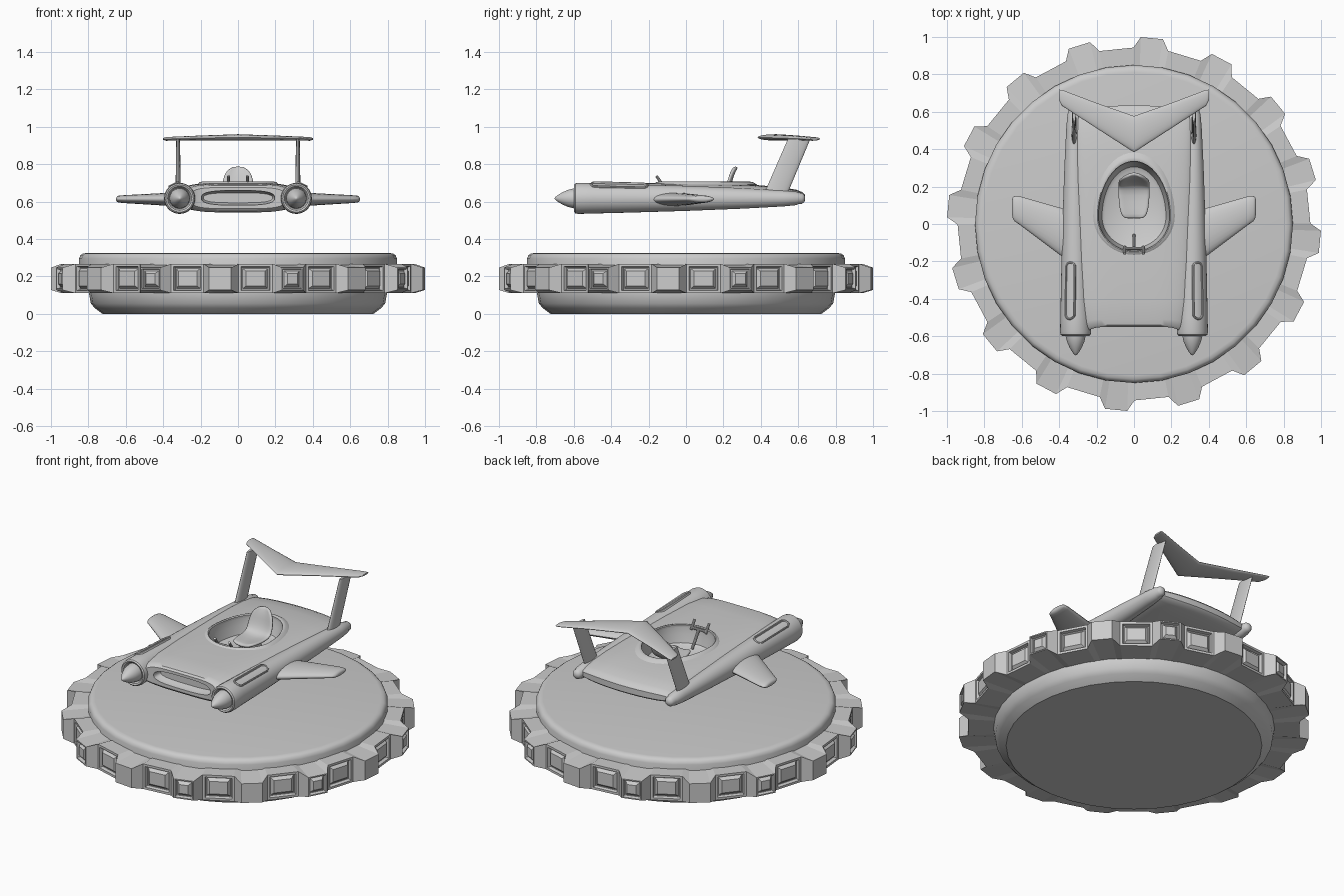
import bpy, bmesh
from math import sin, cos, pi, radians, copysign
from mathutils import Vector

if "Cube" in bpy.data.objects:
    bpy.data.objects.remove(bpy.data.objects["Cube"])


def finish(name, bm, angle=35):
    bmesh.ops.recalc_face_normals(bm, faces=bm.faces)
    me = bpy.data.meshes.new(name)
    bm.to_mesh(me)
    bm.free()
    ob = bpy.data.objects.new(name, me)
    bpy.context.collection.objects.link(ob)
    shade(ob, angle)
    return ob


def shade(ob, angle=35):
    bpy.ops.object.select_all(action='DESELECT')
    bpy.context.view_layer.objects.active = ob
    ob.select_set(True)
    if angle:
        bpy.ops.object.shade_smooth_by_angle(angle=radians(angle))


def loft(name, sections, angle=35):
    """Skin even-sized closed sections; ends are capped by strips between mirrored points."""
    bm = bmesh.new()
    rows = [[bm.verts.new(p) for p in s] for s in sections]
    n = len(rows[0])
    for a, b in zip(rows, rows[1:]):
        for i in range(n):
            j = (i + 1) % n
            bm.faces.new((a[i], a[j], b[j], b[i]))
    for r in (rows[0], rows[-1]):
        for i in range(n // 2):
            vs = list(dict.fromkeys((r[i], r[i + 1], r[n - i - 1], r[(n - i) % n])))
            bm.faces.new(vs)
    return finish(name, bm, angle)


def oval(n, f):
    return [f(cos(2 * pi * i / n), sin(2 * pi * i / n)) for i in range(n)]


def rod(name, a, b, r):
    a, b = Vector(a), Vector(b)
    q = (b - a).to_track_quat('Z', 'Y')
    return loft(name, [oval(10, lambda c, s: p + q @ Vector((r * c, r * s, 0))) for p in (a, b)])


def cut(ob, cutter):
    m = ob.modifiers.new("cut", 'BOOLEAN')
    m.operation, m.solver, m.object = 'DIFFERENCE', 'EXACT', cutter
    shade(ob, 0)
    bpy.ops.object.modifier_apply(modifier=m.name)
    bpy.data.objects.remove(cutter)
    shade(ob, 35)


# Display base disc
profile = [(0, .725), (.03, .765), (.055, .787), (.11, .797), (.2, .797), (.2, .85),
           (.295, .85), (.312, .843), (.322, .83), (.325, .81)]
loft("base_disc", [oval(36, lambda c, s: (r * c, r * s, z)) for z, r in profile])

# Toothed ring with recessed panels
bm = bmesh.new()
cols = []
for k in range(16):
    mid = radians(-95.5 + 22.5 * k)
    for da, r, lo, hi in ((-5.7, .943, .11, .267), (-3.4, 1, .127, .247),
                          (3.4, 1, .127, .247), (5.7, .943, .11, .267)):
        a = mid + radians(da)
        cols.append([bm.verts.new((q * cos(a), q * sin(a), z))
                     for q, z in ((.77, .11), (r, lo), (r, hi), (.77, .267))])
panels = []
for i, a in enumerate(cols):
    b = cols[(i + 1) % 64]
    for j in range(4):
        f = bm.faces.new((a[j], b[j], b[(j + 1) % 4], a[(j + 1) % 4]))
        if j == 1 and (i % 4 == 3 or i % 8 == 5):
            panels.append((f, .02 if i % 4 == 3 else .01))
bmesh.ops.recalc_face_normals(bm, faces=bm.faces)
for f, border in panels:
    for t, d in ((border, 0), (.006, -.02), (.008, 0), (.022, .018)):
        bmesh.ops.inset_individual(bm, faces=[f], thickness=t, depth=d)
finish("toothed_ring", bm, 10)

# Hull: rounded slab, concave nose and bowed tail
hull_rows = [(-.55, .25, .562, .676), (-.54, .262, .55, .687), (-.51, .28, .542, .693),
             (-.4, .305, .545, .697), (-.2, .31, .55, .699), (0, .313, .556, .697),
             (.2, .316, .562, .694), (.36, .316, .568, .689), (.48, .316, .575, .678),
             (.56, .315, .583, .663), (.59, .313, .592, .65), (.6, .31, .602, .638)]


def hull_section(y, w, lo, hi):
    def pt(c, s):
        dy = -.025 * abs(c) ** 8 if y < -.5 else 0
        dy += .035 * max(0, (y - .3) / .3) * (1 - c * c)
        k = max(0, 1 - abs(c) ** 4) ** .25 if abs(s) > 1e-6 else 0
        return (w * c, y + dy, (lo + hi) / 2 + copysign(k, s) * (hi - lo) / 2)
    return oval(64, pt)


hull = loft("hull", [hull_section(*r) for r in hull_rows])


# Egg-shaped cockpit opening
def egg(k, z):
    return oval(48, lambda c, s: (.19 * k * c, .04 + (.295 if s > 0 else .185) * k * s, z))


cut(hull, loft("cockpit_cutter", [egg(.82, .59), egg(.9, .6), egg(.97, .65), egg(1, .69), egg(1.03, .8)]))


# Wide nose intake
def slot(k, y):
    return oval(40, lambda c, s: (copysign(abs(c) ** .6, c) * (.16 + .035 * k), y,
                                  .62 + copysign(abs(s) ** .75, s) * .038 * k))


cut(hull, loft("intake_cutter", [slot(1.05, -.7), slot(1.03, -.545), slot(.9, -.525), slot(.7, -.5)]))

# Raised cockpit rim
bm = bmesh.new()
rings = [[bm.verts.new(p) for p in egg(k, z)]
         for k, z in ((1.0, .685), (1.0, .702), (1.03, .706), (1.08, .703), (1.16, .69))]
for a, b in zip(rings, rings[1:] + rings[:1]):
    for i in range(48):
        j = (i + 1) % 48
        bm.faces.new((a[i], a[j], b[j], b[i]))
finish("cockpit_rim", bm, 50)

# Seat shell: curved strip, thickened
bm = bmesh.new()
path = [(.03, .63, .045), (.045, .635, .072), (.12, .628, .083), (.19, .63, .085), (.22, .66, .085),
        (.237, .70, .084), (.247, .74, .076), (.262, .772, .054), (.272, .786, .025)]
rows = [[bm.verts.new((w * t / 3, y - .012 * (t / 3) ** 2 * (i > 3), z + .012 * (t / 3) ** 2 * (i < 4)))
         for t in range(-3, 4)] for i, (y, z, w) in enumerate(path)]
for a, b in zip(rows, rows[1:]):
    for i in range(6):
        bm.faces.new((a[i], a[i + 1], b[i + 1], b[i]))
seat = finish("seat", bm, 60)
m = seat.modifiers.new("thickness", 'SOLIDIFY')
m.thickness, m.offset = .018, 0
seat.modifiers.new("smooth", 'SUBSURF').levels = 1
seat.modifiers["smooth"].render_levels = 1
loft("seat_base", [oval(20, lambda c, s: (.06 * c, .12 + .07 * s, z)) for z in (.58, .63)])

# Steering yoke
rod("yoke_column", (0, -.06, .6), (0, -.125, .695), .009)
rod("yoke_bar", (-.05, -.13, .695), (.05, -.13, .695), .008)

# Fairing plan for wing-like parts: x, front y, rear y, centre z, half thickness
wing = [(.3, -.24, .06, .612, .035), (.37, -.185, .08, .612, .035), (.61, -.005, .148, .613, .021),
        (.638, .015, .15, .613, .018), (.648, .03, .143, .613, .013), (.652, .05, .125, .613, .005)]


def foil(x, y0, y1, z, h):
    return oval(24, lambda c, s: (x, (y0 + y1) / 2 + (y1 - y0) / 2 * c, z + h * s))


pod = [(-.58, .056), (-.594, .064), (-.598, .073), (-.592, .08), (-.575, .083), (-.5, .081),
       (-.3, .076), (0, .067), (.3, .055), (.52, .043), (.59, .036), (.6, .031), (.62, .029),
       (.632, .02), (.637, .006)]
cone = [(-.57, .055), (-.6, .053), (-.63, .046), (-.66, .033), (-.685, .018), (-.698, .008), (-.702, .002)]

for sx, side in ((-1, "left"), (1, "right")):
    def turned(rows):
        return [oval(32, lambda c, s: (sx * (.312 + .006 * (y + .6)) + r * c, y, .617 + r * s))
                for y, r in rows]
    # Engine pod and nose cone
    loft(side + "_pod", turned(pod))
    loft(side + "_nose_cone", turned(cone))
    # Side wing
    loft(side + "_wing", [foil(sx * r[0], *r[1:]) for r in wing], 50)
    # Tail fin
    loft(side + "_fin", [oval(20, lambda c, s: (sx * .32 + h * s, (a + b) / 2 + (b - a) / 2 * c, z))
                         for z, a, b, h in ((.61, .4, .53, .016), (.66, .425, .55, .014), (.935, .545, .665, .01))], 60)
    rod(side + "_yoke_grip", (sx * .05, -.122, .685), (sx * .05, -.158, .737), .008)

    # Capsule vent with sunken panel on the pod shoulder
    bm = bmesh.new()
    outline = [(.031 * cos(t), copysign(.125, sin(t)) + .031 * sin(t))
               for t in [pi * (i + .5) / 12 for i in range(24)]]
    low = [bm.verts.new((x, y, -.03)) for x, y in outline]
    top = [bm.verts.new((x, y, .004)) for x, y in outline]
    for i in range(24):
        j = (i + 1) % 24
        bm.faces.new((low[i], low[j], top[j], top[i]))
    lid = bm.faces.new(top)
    bm.faces.new(low[::-1])
    bm.normal_update()
    for t, d in ((.004, .004), (.004, 0), (.004, -.01)):
        bmesh.ops.inset_individual(bm, faces=[lid], thickness=t, depth=d)
    vent = finish(side + "_vent", bm)
    vent.location = (sx * .341, -.357, .686)
    vent.rotation_euler = (-.03, sx * radians(26), 0)

# Swept tailplane
half = [(.4, .66, .718, .935, .005), (.385, .632, .717, .935, .01), (.2, .512, .647, .94, .013)]
rows = [(-r[0], *r[1:]) for r in half] + [(0, .383, .577, .943, .017)] + half[::-1]
loft("tailplane", [foil(*r) for r in rows], 50)
